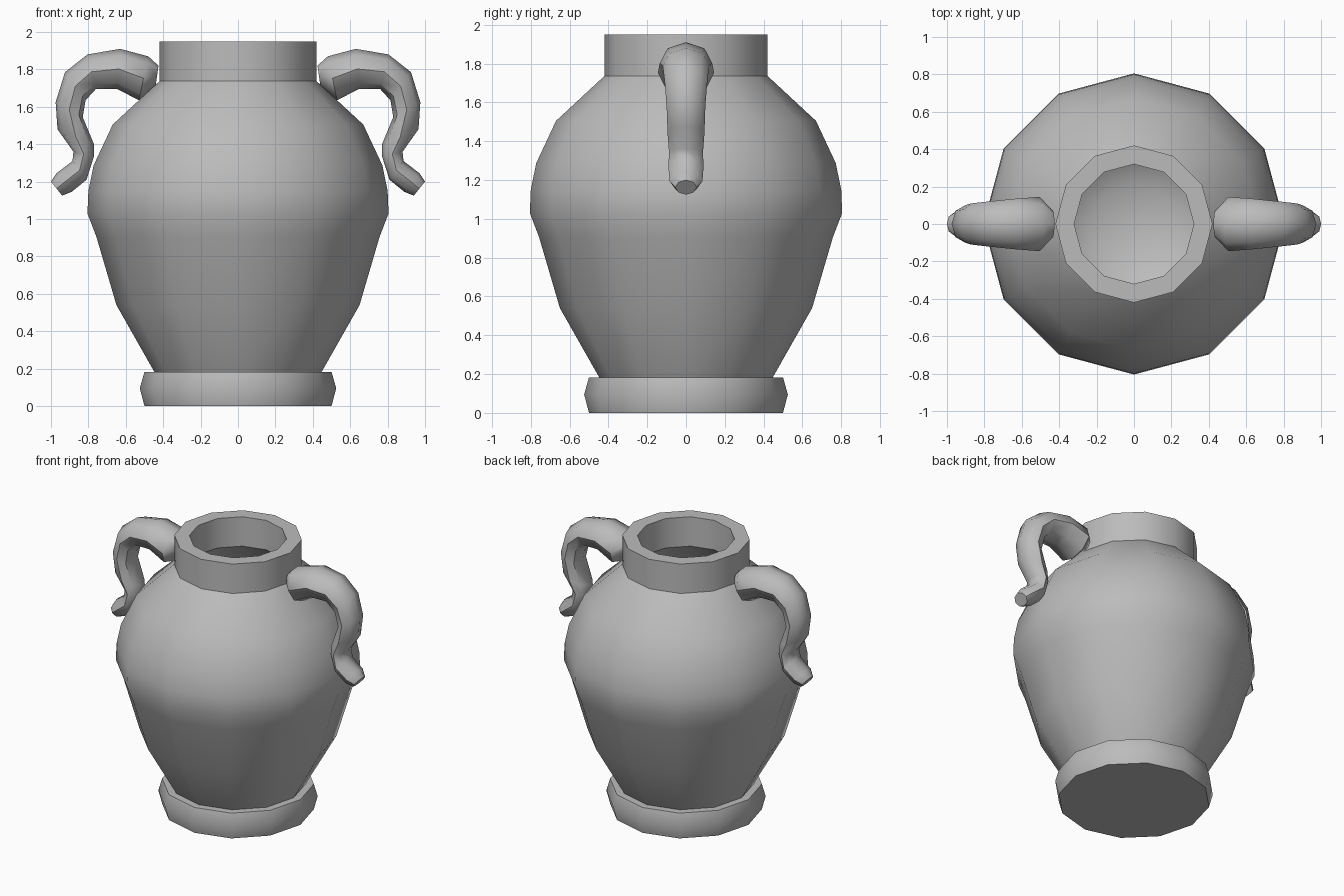
import bpy
import bmesh
from math import sin, cos, tau, radians
from mathutils import Vector

cube = bpy.data.objects.get("Cube")
if cube:
    bpy.data.objects.remove(cube, do_unlink=True)

GREY = (0.5, 0.5, 0.5, 1)
clay = bpy.data.materials.new("grey clay")
clay.use_nodes = True
clay.diffuse_color = GREY
clay.node_tree.nodes["Principled BSDF"].inputs["Base Color"].default_value = GREY


def loft(name, rings, closed=False):
    """Skin a row of rings; a one-point ring is a pole, other open ends get a cap."""
    bm = bmesh.new()
    loops = [[bm.verts.new(p) for p in ring] for ring in rings]
    pairs = list(zip(loops, loops[1:]))
    if closed:
        pairs.append((loops[-1], loops[0]))
    for a, b in pairs:
        n = max(len(a), len(b))
        for i in range(n):
            j = (i + 1) % n
            corners = [a[i % len(a)], a[j % len(a)], b[j % len(b)], b[i % len(b)]]
            bm.faces.new(list(dict.fromkeys(corners)))
    if not closed:
        for end in (loops[0], loops[-1]):
            if len(end) > 2:
                bm.faces.new(end)
    bmesh.ops.recalc_face_normals(bm, faces=bm.faces)
    mesh = bpy.data.meshes.new(name)
    bm.to_mesh(mesh)
    bm.free()
    mesh.materials.append(clay)
    obj = bpy.data.objects.new(name, mesh)
    bpy.context.collection.objects.link(obj)
    bpy.ops.object.select_all(action="DESELECT")
    obj.select_set(True)
    bpy.context.view_layer.objects.active = obj
    bpy.ops.object.shade_smooth_by_angle(angle=radians(45))
    return obj


def lathe(name, profile, sides=12):
    """Turn a (radius, height) profile around z."""
    rings = []
    for r, z in profile:
        n = sides if r > 0 else 1
        rings.append([(r * cos(tau * i / n), r * sin(tau * i / n), z) for i in range(n)])
    return loft(name, rings)


# Foot
lathe("foot", [(0.5, 0), (0.525, 0.095), (0.5, 0.183)])

# Hollow vessel: outer wall up to the neck, over the rim, down the inner wall
lathe("vessel", [
    (0, 0.17), (0.44, 0.17), (0.65, 0.54), (0.757, 0.905), (0.805, 1.03),
    (0.8, 1.15), (0.772, 1.287), (0.67, 1.505), (0.42, 1.737), (0.42, 1.95),
    (0.32, 1.95), (0.32, 1.737), (0.6, 1.47), (0.69, 1.26), (0.72, 1.05),
    (0.67, 0.9), (0.56, 0.55), (0.42, 0.32), (0.22, 0.22), (0, 0.2)])

# Handles: oval sections given by outer point, inner point and half width
SECTIONS = [
    ((0.425, 1.82), (0.44, 1.715), 0.07),
    ((0.48, 1.87), (0.53, 1.635), 0.145),
    ((0.63, 1.91), (0.645, 1.695), 0.135),
    ((0.805, 1.88), (0.76, 1.695), 0.12),
    ((0.925, 1.785), (0.815, 1.635), 0.11),
    ((0.975, 1.625), (0.83, 1.545), 0.1),
    ((0.965, 1.48), (0.77, 1.4), 0.095),
    ((0.88, 1.36), (0.77, 1.335), 0.088),
    ((0.885, 1.31), (0.81, 1.21), 0.09),
    ((0.97, 1.245), (0.89, 1.145), 0.085),
    ((1.0, 1.2), (0.94, 1.125), 0.055),
]
for name, side in (("left_handle", 1), ("right_handle", -1)):
    rings = []
    for outer, inner, width in SECTIONS:
        o = Vector((side * outer[0], 0, outer[1]))
        n = Vector((side * inner[0], 0, inner[1]))
        mid, arm = (o + n) / 2, (o - n) / 2
        rings.append([mid + arm * cos(tau * i / 8) + Vector((0, width * sin(tau * i / 8), 0))
                      for i in range(8)])
    loft(name, rings)
